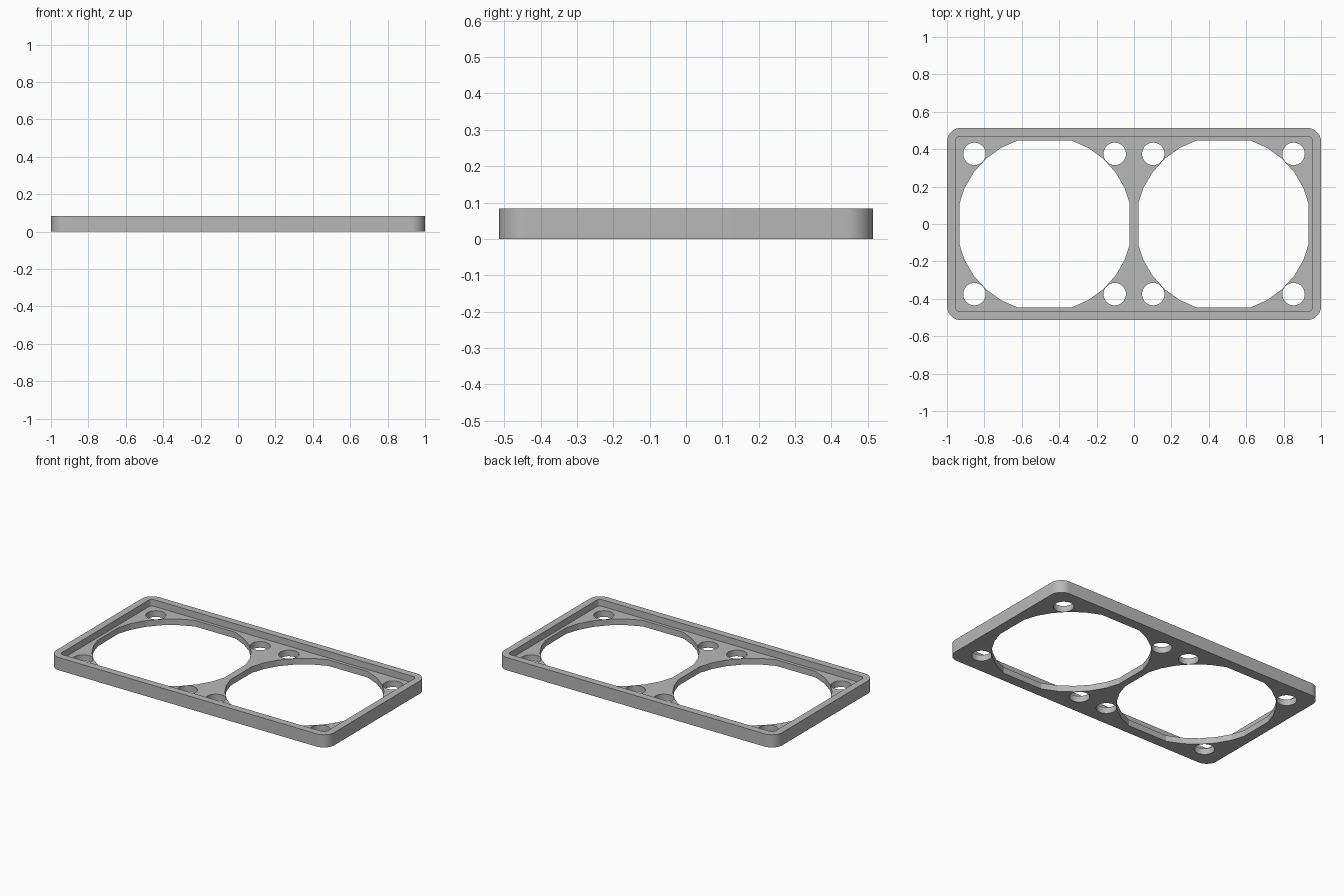
import bpy, bmesh, math
from mathutils import Vector

cube = bpy.data.objects.get("Cube")
if cube:
    bpy.data.objects.remove(cube, do_unlink=True)

HEIGHT, FLOOR = 0.083, 0.04
HALF_X, HALF_Y, RIM = 1.0, 0.514, 0.046
FAN_X, SCREW = 0.478, 0.375

grey = bpy.data.materials.new("plain grey")
grey.use_nodes = True
colour = (0.48, 0.48, 0.48, 1)
grey.diffuse_color = colour
grey.node_tree.nodes["Principled BSDF"].inputs["Base Color"].default_value = colour


def rounded_rectangle(hx, hy, r, steps=12):
    points = []
    for k, (sx, sy) in enumerate([(1, 1), (-1, 1), (-1, -1), (1, -1)]):
        for i in range(steps + 1):
            a = math.pi / 2 * (k + i / steps)
            points.append((sx * (hx - r) + r * math.cos(a), sy * (hy - r) + r * math.sin(a)))
    return points


def circle(r, sides):
    return [(r * math.cos(math.tau * i / sides), r * math.sin(math.tau * i / sides))
            for i in range(sides)]


def prism(name, points, z0, z1, centre=(0, 0), clip=None):
    """Extrude an outline upwards, optionally trimmed to a box of half sizes clip."""
    bm = bmesh.new()
    bm.faces.new([bm.verts.new((x, y, z0)) for x, y in points])
    if clip:
        for axis, limit in enumerate(clip):
            for sign in (1, -1):
                normal = Vector((0, 0, 0))
                normal[axis] = sign
                bmesh.ops.bisect_plane(bm, geom=bm.verts[:] + bm.edges[:] + bm.faces[:],
                                       plane_co=normal * limit, plane_no=normal, clear_outer=True)
    extruded = bmesh.ops.extrude_face_region(bm, geom=bm.faces[:])["geom"]
    bmesh.ops.translate(bm, vec=(0, 0, z1 - z0),
                        verts=[v for v in extruded if isinstance(v, bmesh.types.BMVert)])
    bmesh.ops.translate(bm, vec=(*centre, 0), verts=bm.verts)
    bmesh.ops.recalc_face_normals(bm, faces=bm.faces)
    mesh = bpy.data.meshes.new(name)
    bm.to_mesh(mesh)
    bm.free()
    mesh.materials.append(grey)
    obj = bpy.data.objects.new(name, mesh)
    bpy.context.collection.objects.link(obj)
    return obj


# Outer tray body
frame = prism("fan_frame", rounded_rectangle(HALF_X, HALF_Y, 0.075), 0, HEIGHT)

# Shallow recess inside the raised rim
cutters = [prism("recess_cutter", rounded_rectangle(HALF_X - RIM, HALF_Y - RIM, 0.022),
                 FLOOR, HEIGHT + 0.1)]

# Two trimmed round openings, each with four screw holes
for side in (-1, 1):
    cutters.append(prism("opening_cutter", circle(0.469, 30), -0.1, HEIGHT + 0.1,
                         (side * FAN_X, 0), clip=(0.455, 0.447)))
    for dx in (-SCREW, SCREW):
        for dy in (-SCREW, SCREW):
            cutters.append(prism("screw_hole_cutter", circle(0.06, 48), -0.1, HEIGHT + 0.1,
                                 (side * FAN_X + dx, dy)))

# Cut everything out of the body
bpy.ops.object.select_all(action="DESELECT")
bpy.context.view_layer.objects.active = frame
frame.select_set(True)
for cutter in cutters:
    cutter.hide_render = True
    cut = frame.modifiers.new("cut", "BOOLEAN")
    cut.operation = "DIFFERENCE"
    cut.solver = "EXACT"
    cut.object = cutter
    bpy.ops.object.modifier_apply(modifier=cut.name)
for cutter in cutters:
    bpy.data.objects.remove(cutter, do_unlink=True)

# Smooth round corners, keep the facets of the large openings
bpy.ops.object.shade_smooth_by_angle(angle=math.radians(11))
